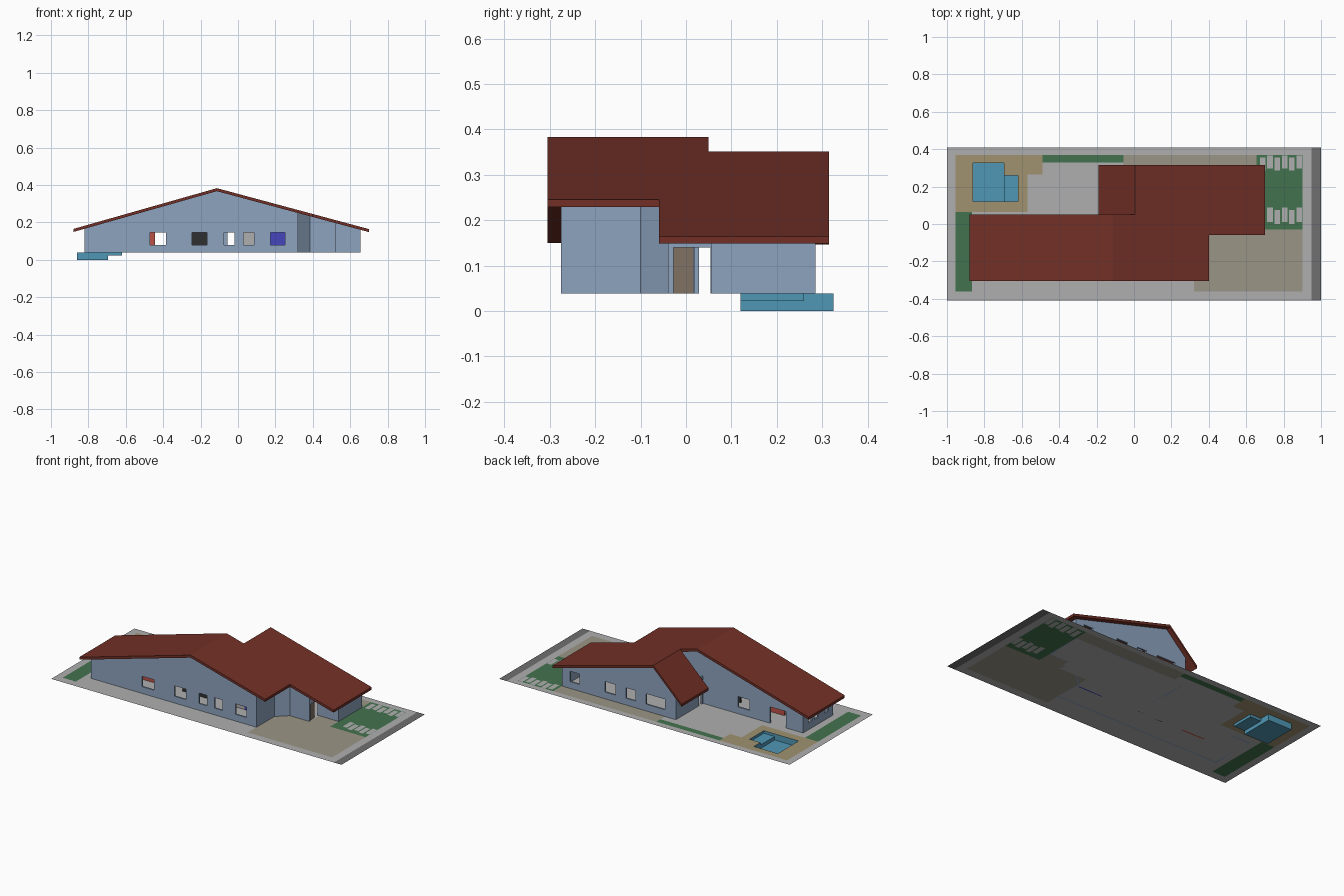
import bpy
from mathutils import Vector

if "Cube" in bpy.data.objects:
    bpy.data.objects.remove(bpy.data.objects["Cube"])

G = 0.038          # ground level
TH = 0.016         # roof thickness
WT = 0.01          # wall thickness


def mat(name, r, g, b):
    m = bpy.data.materials.new(name)
    m.diffuse_color = (r, g, b, 1)
    m.use_nodes = True
    m.node_tree.nodes["Principled BSDF"].inputs["Base Color"].default_value = m.diffuse_color
    return m


M = {
    "paving": mat("paving", .43, .43, .43), "road": mat("road", .16, .16, .165),
    "grass": mat("grass", .055, .17, .075), "sand": mat("sand", .35, .29, .16),
    "tan": mat("tan", .33, .30, .24), "pool": mat("pool", .08, .31, .46),
    "wall": mat("wall", .27, .37, .52), "roof": mat("roof", .17, .03, .02),
    "door": mat("door", .22, .17, .13), "red": mat("red", .5, .08, .06),
    "black": mat("black", .03, .03, .03), "blue": mat("blue", .06, .06, .5),
}


def make(name, verts, faces, material=None):
    me = bpy.data.meshes.new(name)
    me.from_pydata(verts, [], faces)
    me.update()
    ob = bpy.data.objects.new(name, me)
    bpy.context.collection.objects.link(ob)
    if material:
        me.materials.append(M[material])
    return ob


def prism(name, base, offset, material=None):
    """Closed solid: planar polygon swept along an offset (offset against the polygon normal)."""
    n = len(base)
    base = [Vector(p) for p in base]
    verts = base + [p + Vector(offset) for p in base]
    faces = [list(range(n)), list(range(2 * n - 1, n - 1, -1))]
    faces += [[(i + 1) % n, i, n + i, n + (i + 1) % n] for i in range(n)]
    return make(name, verts, faces, material)


def box(name, x0, x1, y0, y1, z0, z1, material=None):
    return prism(name, [(x0, y0, z0), (x1, y0, z0), (x1, y0, z1), (x0, y0, z1)],
                 (0, y1 - y0, 0), material)


# Roof heights (top surface)
RIDGE, WING_RIDGE = -.113, .005


def main_z(x):
    return .383 - (.284 * (RIDGE - x) if x < RIDGE else .269 * (x - RIDGE))


def wing_z(x):
    return main_z(x) if x >= WING_RIDGE else main_z(WING_RIDGE) - .97 * (WING_RIDGE - x)


# Roof slabs
def slab(name, x0, x1, y0, y1, f):
    a, b = f(x0), f(x1)
    prism(name, [(x0, y0, a - TH), (x1, y0, b - TH), (x1, y0, b), (x0, y0, a)],
          (0, y1 - y0, 0), "roof")


slab("roof_left_slope", -.88, RIDGE, -.305, .05, main_z)
slab("roof_right_front", RIDGE, .40, -.305, -.06, main_z)
slab("roof_right_middle", RIDGE, .70, -.06, .05, main_z)
slab("roof_wing_right", WING_RIDGE, .70, .05, .315, main_z)
slab("roof_wing_left", -.19, WING_RIDGE, .05, .315, wing_z)

# Window and door cutters (one hidden object)
ZW = (.08, .145)
holes = [(a, b, -.30, -.25) + ZW for a, b in
         [(-.47, -.385), (-.245, -.165), (-.075, -.02), (.03, .085), (.175, .25)]]
holes += [(a, b, .26, .30) + ZW for a, b in
          [(.535, .60), (.285, .36), (.15, .215), (-.055, .075)]]
holes += [(-.84, -.80, a, b) + ZW for a, b in [(-.07, -.035), (-.13, -.095), (-.23, -.19)]]
holes += [(-.45, -.37, -.01, .03) + ZW, (-.70, -.59, -.01, .03, .02, .14),
          (-.15, -.11, .029, .06, .02, .14), (.50, .54, -.027, .054, .02, .14)]
cv, cf = [], []
for x0, x1, y0, y1, z0, z1 in holes:
    k = len(cv)
    cv += [(x, y, z) for z in (z0, z1) for x, y in ((x0, y0), (x1, y0), (x1, y1), (x0, y1))]
    cf += [[k + i for i in f] for f in ((3, 2, 1, 0), (4, 5, 6, 7), (0, 1, 5, 4),
                                        (1, 2, 6, 5), (2, 3, 7, 6), (3, 0, 4, 7))]
cutter = make("opening_cutter", cv, cf)
cutter.hide_render = True
cutter.hide_viewport = True


# Walls: each footprint segment rises to the roof underside
def wall(name, p, q, f, kink=None, z0=G):
    xs = [p, q]
    if kink is not None:
        t = (kink - p[0]) / (q[0] - p[0])
        xs = [p, (kink, p[1] + t * (q[1] - p[1])), q]
    top = [(x, y, f(x) - TH + .002) for x, y in reversed(xs)]
    d = (Vector(q) - Vector(p)).normalized()
    ob = prism(name, [(*p, z0), (*q, z0)] + top, (-d.y * WT, d.x * WT, 0), "wall")
    b = ob.modifiers.new("openings", "BOOLEAN")
    b.operation = "DIFFERENCE"
    b.solver = "EXACT"
    b.object = cutter


foot = [(-.82, -.275), (.32, -.275), (.32, -.10), (.385, -.04), (.52, -.04), (.52, .055),
        (.655, .055), (.655, .285), (-.13, .285), (-.13, .018), (-.82, .018)]
names = ["front", "entry_side", "entry_angled", "entry_back", "porch", "wing_front",
         "right", "wing_back", "wing_left", "patio", "left"]
kinks = {"front": RIDGE, "wing_back": WING_RIDGE}
for i, n in enumerate(names):
    f = wing_z if n.startswith("wing") else main_z
    wall(n + "_wall", foot[i], foot[(i + 1) % len(foot)], f, kinks.get(n))
wall("upper_gable_wall", (.02, .018), (-.13, .018), main_z, RIDGE, .16)

# Front door and interior room partitions
box("front_door", .508, .514, -.027, .017, G, .14, "door")
for n, a, b, c in [("red", -.60, -.445, "red"), ("black", -.30, -.12, "black"),
                   ("grey", .0, .13, "paving"), ("blue", .13, .30, "blue")]:
    box(n + "_partition", a, b, -.12, -.11, G, .15, c)

# Ground: one flat sheet split into coloured cells; later rectangles win
rects = [(-1, 1, -.41, .41, "paving"), (.948, 1, -.41, .41, "road"),
         (-.955, -.865, -.36, .065, "grass"), (-.955, -.57, .065, .37, "sand"),
         (-.57, -.49, .265, .37, "sand"), (-.49, -.055, .33, .37, "grass"),
         (-.055, .655, .285, .37, "tan"), (.32, .90, -.36, -.03, "tan"),
         (.52, .655, -.03, .055, "tan"), (.655, .90, -.03, .37, "grass")]
for i in range(6):                       # stepping stones
    x, s = .688 + .039 * i, .012 * (i % 2)
    rects.append((x - .015, x + .015, .285 + s, .355 + s, "paving"))
    if i:
        rects.append((x - .015, x + .015, .0 + s, .075 + s, "paving"))
rects += [(-.86, -.695, .12, .325, None), (-.695, -.62, .12, .26, None)]
gx = sorted({round(v, 4) for r in rects for v in r[:2]})
gy = sorted({round(v, 4) for r in rects for v in r[2:4]})
faces, kinds, nx = [], [], len(gx)
for j in range(len(gy) - 1):
    for i in range(nx - 1):
        cx, cy = (gx[i] + gx[i + 1]) / 2, (gy[j] + gy[j + 1]) / 2
        kind = [r[4] for r in rects if r[0] < cx < r[1] and r[2] < cy < r[3]][-1]
        if kind:
            a = j * nx + i
            faces.append((a, a + 1, a + nx + 1, a + nx))
            kinds.append(kind)
ground = make("garden_ground", [(x, y, G) for y in gy for x in gx], faces)
order = ["paving", "road", "grass", "sand", "tan"]
for k in order:
    ground.data.materials.append(M[k])
for p, k in zip(ground.data.polygons, kinds):
    p.material_index = order.index(k)

# Pool: open basin with a deep and a shallow part
pv, pf = [], []


def quad(*pts):
    pf.append(list(range(len(pv), len(pv) + 4)))
    pv.extend(pts)


def side(x0, y0, x1, y1, z0, z1):
    quad((x0, y0, z0), (x0, y0, z1), (x1, y1, z1), (x1, y1, z0))


for x0, x1, y1, z in ((-.86, -.695, .325, 0), (-.695, -.62, .26, .022)):
    quad((x0, .12, z), (x1, .12, z), (x1, y1, z), (x0, y1, z))
    side(x0, .12, x1, .12, z, G)
    side(x1, y1, x0, y1, z, G)
side(-.86, .325, -.86, .12, 0, G)
side(-.62, .12, -.62, .26, .022, G)
side(-.695, .12, -.695, .26, 0, .022)
side(-.695, .26, -.695, .325, 0, G)
make("pool_basin", pv, pf, "pool")
